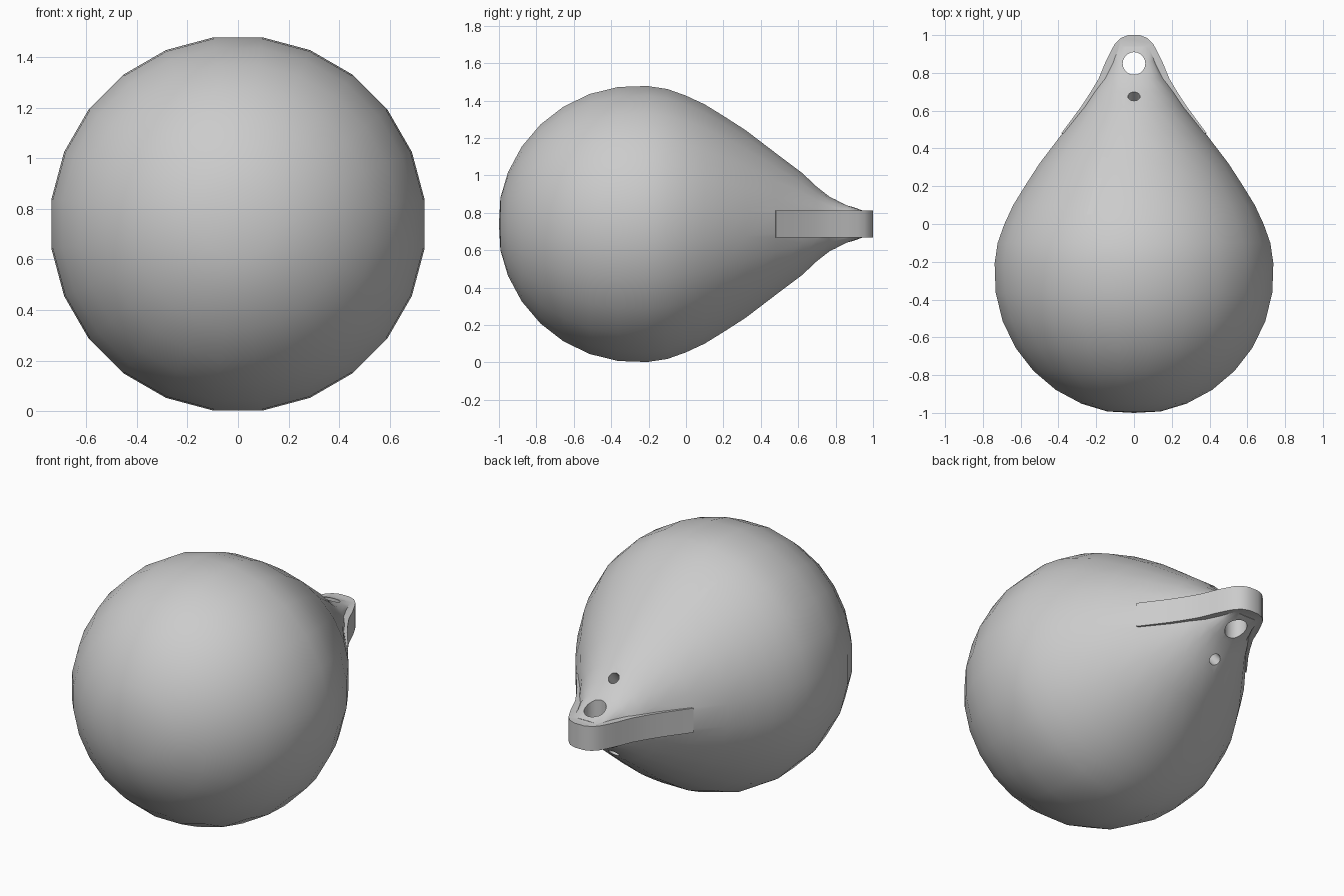
import bpy, bmesh, math
from mathutils import Vector

if "Cube" in bpy.data.objects:
    bpy.data.objects.remove(bpy.data.objects["Cube"])

CZ = 0.74      # height of the buoy axis
SIDES = 24


def make_object(name, bm):
    bmesh.ops.recalc_face_normals(bm, faces=bm.faces)
    mesh = bpy.data.meshes.new(name)
    bm.to_mesh(mesh)
    bm.free()
    ob = bpy.data.objects.new(name, mesh)
    bpy.context.collection.objects.link(ob)
    return ob


def combine(target, tool, operation):
    mod = target.modifiers.new(tool.name, 'BOOLEAN')
    mod.operation = operation
    mod.solver = 'EXACT'
    mod.object = tool
    bpy.context.view_layer.objects.active = target
    bpy.ops.object.modifier_apply(modifier=mod.name)
    bpy.data.objects.remove(tool)


def cutter(name, radius, depth, location, tilt=0):
    bpy.ops.mesh.primitive_cylinder_add(vertices=20, radius=radius, depth=depth,
                                        location=location, rotation=(tilt, 0, 0))
    ob = bpy.context.object
    ob.name = name
    ob.hide_render = True
    return ob


# Buoy body: sphere rear, tapering neck; rows are y, half width, half height, squareness
R = 0.746
rows = [(-0.26 - R * math.cos(a), R * math.sin(a), R * math.sin(a), 2)
        for a in [math.radians(d) for d in (11, 22, 34, 46, 58, 70, 82, 94)]]
rows += [(-0.1, .728, .728, 2), (0.0, .692, .692, 2), (0.1, .645, .645, 2),
         (0.2, .583, .583, 2), (0.32, .505, .505, 2), (0.48, .382, .382, 2),
         (0.62, .272, .276, 2), (0.70, .22, .2, 2.1), (0.77, .165, .145, 2.5),
         (0.86, .12, .103, 3.5), (0.94, .095, .074, 5)]
bm = bmesh.new()
rings = []
for y, w, h, p in rows:
    ring = []
    for i in range(SIDES):
        a = 2 * math.pi * (i + 0.5) / SIDES
        c, s = math.cos(a), math.sin(a)
        x = math.copysign(abs(c) ** (2 / p), c) * w
        z = math.copysign(abs(s) ** (2 / p), s) * h
        ring.append(bm.verts.new((x, y, CZ + z)))
    rings.append(ring)
for r0, r1 in zip(rings, rings[1:]):
    for i in range(SIDES):
        j = (i + 1) % SIDES
        bm.faces.new((r0[i], r0[j], r1[j], r1[i]))
tip = bm.verts.new((0, -1.0, CZ))
for i in range(SIDES):
    bm.faces.new((tip, rings[0][i], rings[0][(i + 1) % SIDES]))
bm.faces.new(rings[-1])
body = make_object("buoy_body", bm)

# Mooring lug: flat plate with flared flanges and a rounded end
half = [(0.30, 0.47), (0.385, 0.48), (0.283, 0.617), (0.235, 0.69), (0.187, 0.77),
        (0.15, 0.86), (0.12, 0.92), (0.10, 0.955), (0.07, 0.985), (0.03, 1.0)]
outline = half + [(-x, y) for x, y in reversed(half)]
bm = bmesh.new()
face = bm.faces.new([bm.verts.new((x, y, CZ - 0.072)) for x, y in outline])
ext = bmesh.ops.extrude_face_region(bm, geom=[face])
bmesh.ops.translate(bm, vec=(0, 0, 0.144),
                    verts=[v for v in ext['geom'] if isinstance(v, bmesh.types.BMVert)])
combine(body, make_object("mooring_lug", bm), 'UNION')

# Rope hole through the lug, and a small blind hole in each sloping side
combine(body, cutter("rope_hole", 0.06, 1, (0, 0.85, CZ)), 'DIFFERENCE')
for s in (1, -1):
    combine(body, cutter("small_hole", 0.032, 0.2, (0, 0.67, CZ + s * 0.215),
                         -s * math.radians(40)), 'DIFFERENCE')

# Slim, almost flush strip lying on the upper surface
bm = bmesh.new()
strip = []
for k in range(9):
    t = k / 8
    y = 0.05 + 0.31 * t
    x = -0.25 + 0.08 * t
    pair = []
    for dx in (0, 0.033):
        hit, loc, nor, _ = body.ray_cast(Vector((x + dx, y, 3)), Vector((0, 0, -1)))
        pair.append(bm.verts.new(loc + nor * 0.002))
    strip.append(pair)
for a, b in zip(strip, strip[1:]):
    bm.faces.new((a[0], a[1], b[1], b[0]))
surface_strip = make_object("surface_strip", bm)

# Smooth shading with crisp lug and hole edges
bpy.ops.object.select_all(action='DESELECT')
for ob in (body, surface_strip):
    ob.select_set(True)
bpy.context.view_layer.objects.active = body
bpy.ops.object.shade_smooth_by_angle(angle=math.radians(32))
